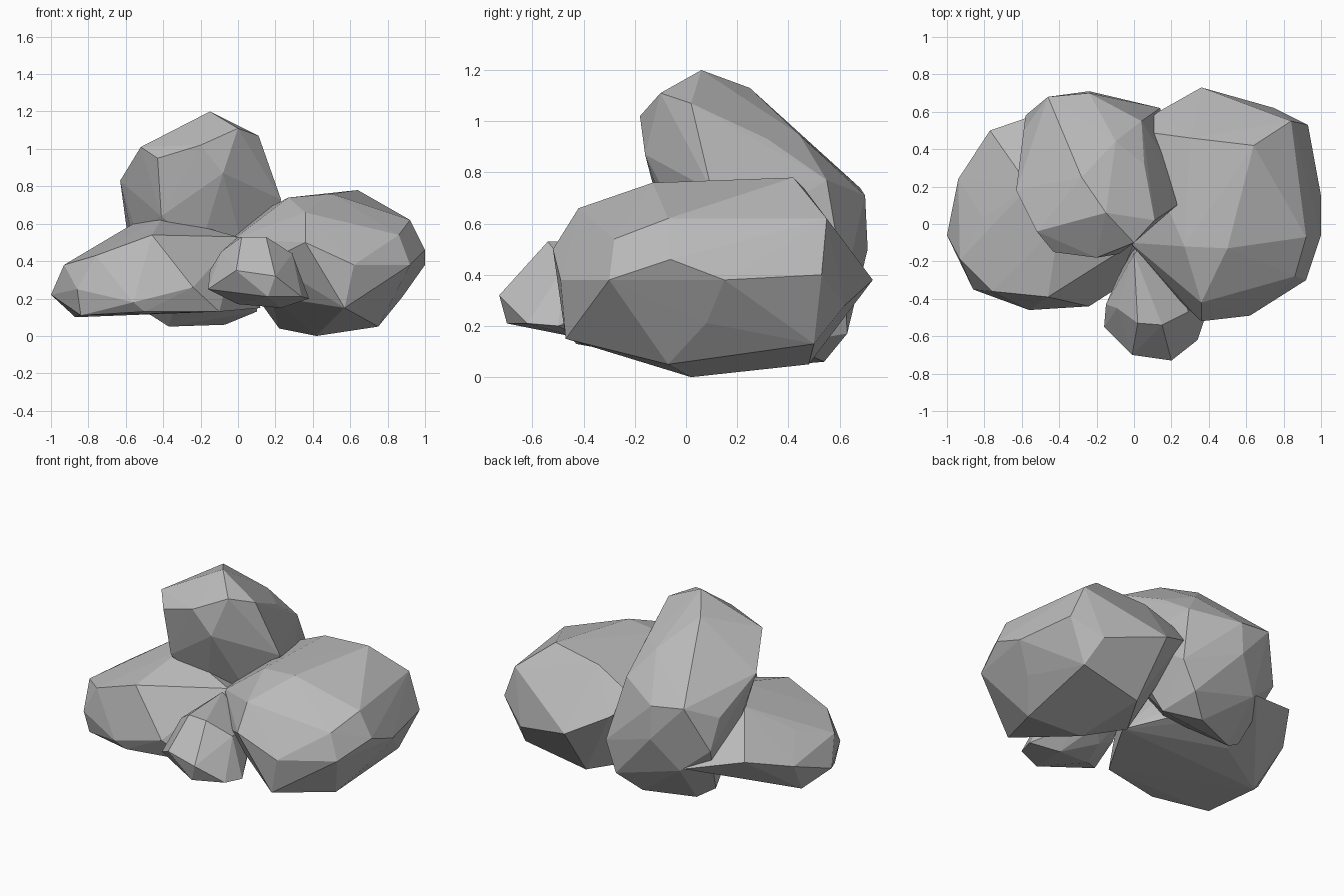
import bpy
import bmesh
from mathutils import Euler, Matrix, Vector

cube = bpy.data.objects.get("Cube")
if cube:
    bpy.data.objects.remove(cube, do_unlink=True)


def make_material(name, colour):
    material = bpy.data.materials.new(name)
    material.use_nodes = True
    material.diffuse_color = colour
    shader = next(n for n in material.node_tree.nodes if n.type == "BSDF_PRINCIPLED")
    shader.inputs["Base Color"].default_value = colour
    shader.inputs["Roughness"].default_value = 0.9
    return material


stone_grey = make_material("stone grey", (0.5, 0.5, 0.5, 1))


def boulder(name, centre, radii, corners, tilt=0):
    """Faceted boulder: a rounded core wrapped tightly with its jutting corners."""
    bm = bmesh.new()
    placement = Matrix.LocRotScale(Vector(centre), Euler((tilt, 0, 0)), Vector(radii))
    bmesh.ops.create_icosphere(bm, subdivisions=2, radius=1, matrix=placement)
    core = [v.co.copy() for v in bm.verts]
    bm.clear()
    for point in core + [Vector(c) for c in corners]:
        bm.verts.new(point)
    bmesh.ops.convex_hull(bm, input=bm.verts[:])
    loose = [v for v in bm.verts if not v.link_faces]
    bmesh.ops.delete(bm, geom=loose, context="VERTS")
    bmesh.ops.recalc_face_normals(bm, faces=bm.faces[:])

    mesh = bpy.data.meshes.new(name)
    bm.to_mesh(mesh)
    bm.free()
    mesh.materials.append(stone_grey)
    mesh.shade_flat()
    rock = bpy.data.objects.new(name, mesh)
    bpy.context.collection.objects.link(rock)


# Large rounded boulder on the model's left
boulder(
    "left_boulder", (.49, .08, .38), (.46, .51, .32),
    [
        # underside
        (.42, .02, 0), (.75, -.07, .05), (.22, .2, .04), (.8, .5, .13),
        (.57, -.47, .15), (.38, .48, .05),
        # outer side
        (1, -.06, .46), (1, .15, .38), (.92, -.3, .38), (.93, .53, .4),
        (.75, .62, .28), (.36, .73, .38), (.62, -.49, .38), (.36, -.52, .5),
        # crown
        (.92, -.07, .62), (.84, .55, .62), (.64, .42, .78), (.5, -.13, .76),
        (.27, -.12, .74), (.36, -.42, .66), (.3, .46, .74), (.86, -.28, .54),
        # inner side, buried in the neighbours
        (.13, .6, .5), (0, .5, .6), (-.02, -.1, .52), (.16, -.33, .4),
    ],
)

# Low flat boulder on the model's right
boulder(
    "right_boulder", (-.44, .03, .34), (.43, .43, .21),
    [
        # outer rim
        (-1, -.06, .22), (-.94, .24, .33), (-.93, -.19, .38),
        (-.86, -.35, .25), (-.77, .5, .41), (-.42, .62, .32),
        (-.56, -.46, .18), (-.24, -.44, .26), (-.1, -.35, .13),
        # underside
        (-.87, .06, .1), (-.84, -.32, .11), (-.5, -.43, .13), (.12, .04, .15),
        # crown
        (-.46, -.39, .54), (-.76, -.36, .43), (-.4, 0, .64),
        (0, -.1, .53), (-.56, .2, .6),
    ],
)

# Tall boulder leaning forward over the others
boulder(
    "upper_boulder", (-.2, .28, .62), (.37, .34, .5),
    [
        # top and front
        (-.15, .06, 1.2), (-.28, .25, 1.13), (0, -.1, 1.11), (.11, .02, 1.07),
        (-.43, -.15, .95), (-.2, -.18, 1.02), (-.08, -.16, .87),
        (-.41, -.1, .64), (-.52, -.04, 1.01),
        # sides and back
        (-.63, .18, .83), (.23, .1, .73), (-.58, .58, .46), (-.46, .68, .74),
        (-.24, .7, .71), (-.24, .71, .5), (.04, .55, .77), (.14, .62, .36),
        (-.59, .5, .65), (-.39, .62, .3),
        # foot
        (-.37, .42, .05), (-.07, .54, .06), (-.48, .38, .12), (.06, .63, .17),
        (.1, .38, .13),
    ],
    tilt=.45,
)

# Small stone wedged in at the front
boulder(
    "front_stone", (.1, -.38, .33), (.2, .28, .16),
    [
        # front and sides
        (-.01, -.7, .35), (.2, -.73, .32), (.16, -.7, .21), (.34, -.62, .21),
        (.38, -.5, .2), (-.16, -.55, .25), (-.15, -.43, .35), (-.09, -.45, .45),
        # top
        (.02, -.53, .53), (.15, -.54, .53), (.29, -.47, .44), (0, -.16, .53),
        # underside and buried back
        (.23, -.4, .15), (0, -.42, .17), (.12, -.05, .35),
    ],
)
